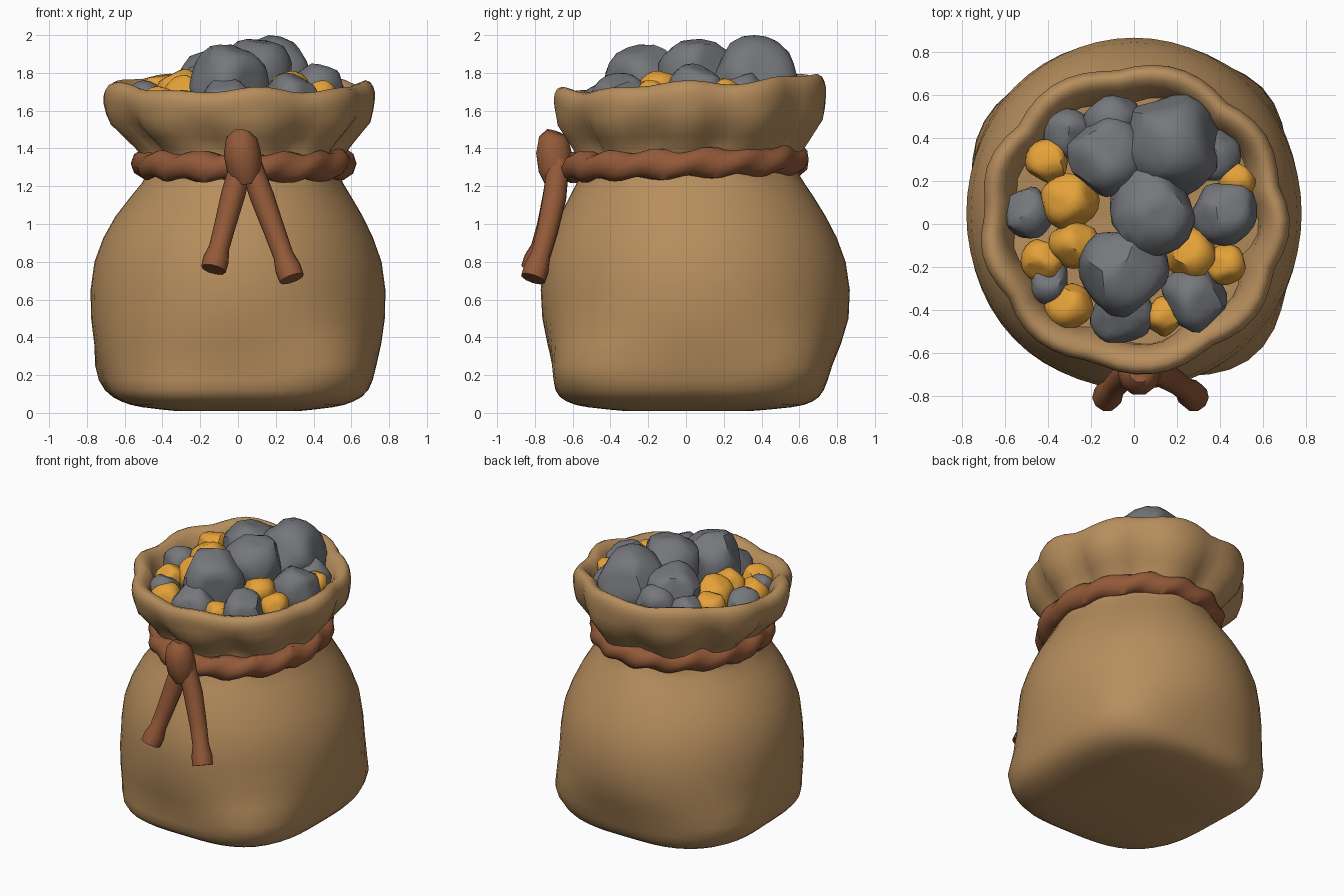
import bpy, bmesh, math, random
from mathutils import Vector

if "Cube" in bpy.data.objects:
    bpy.data.objects.remove(bpy.data.objects["Cube"])

random.seed(7)


def material(name, rgb):
    m = bpy.data.materials.new(name)
    m.diffuse_color = (*rgb, 1)
    m.use_nodes = True
    m.node_tree.nodes["Principled BSDF"].inputs["Base Color"].default_value = m.diffuse_color
    return m


SACK = material("tan cloth", (0.47, 0.27, 0.11))
ROPE = material("brown rope", (0.29, 0.10, 0.04))
STONE = material("grey stone", (0.18, 0.185, 0.20))
GOLD = material("gold", (0.78, 0.36, 0.04))


def finish(bm, name, mat, angle=50):
    bmesh.ops.recalc_face_normals(bm, faces=bm.faces)
    me = bpy.data.meshes.new(name)
    bm.to_mesh(me)
    bm.free()
    me.materials.append(mat)
    for p in me.polygons:
        p.use_smooth = True
    me.set_sharp_from_angle(angle=math.radians(angle))
    ob = bpy.data.objects.new(name, me)
    bpy.context.collection.objects.link(ob)
    return ob


def loft(rings, closed=False):
    """Skin rings of points; cap the ends unless the loop is closed."""
    bm = bmesh.new()
    rows = [[bm.verts.new(p) for p in r] for r in rings]
    n = len(rows[0])
    for i in range(len(rows) if closed else len(rows) - 1):
        a, b = rows[i], rows[(i + 1) % len(rows)]
        for j in range(n):
            k = (j + 1) % n
            bm.faces.new((a[j], a[k], b[k], b[j]))
    if not closed:
        for r in (rows[0], rows[-1]):
            c = bm.verts.new(sum((v.co for v in r), Vector()) / n)
            for j in range(n):
                bm.faces.new((r[j], r[(j + 1) % n], c))
    return bm


def smooth_path(rows):
    """Insert a Catmull-Rom midpoint between neighbouring rows."""
    out = []
    for i in range(len(rows) - 1):
        p, q = rows[max(i - 1, 0)], rows[min(i + 2, len(rows) - 1)]
        out += [rows[i], [(9 * (a + b) - c - d) / 16
                          for a, b, c, d in zip(rows[i], rows[i + 1], p, q)]]
    return out + [rows[-1]]


def bump(t, z, ang, zc, wa, wz):
    d = (t - math.radians(ang) + math.pi) % (2 * math.pi) - math.pi
    return math.exp(-(d / wa) ** 2 - ((z - zc) / wz) ** 2)


# Sack profile, outside up and over the lip: z, x radius, y radius, y centre
PROFILE = [
    (.01, .35, .36, .01), (.03, .54, .58, .02), (.06, .65, .69, .02), (.12, .725, .745, .02),
    (.25, .758, .765, .035), (.5, .785, .818, .05), (.8, .76, .80, .045), (1.04, .655, .705, .035),
    (1.22, .53, .60, .025), (1.31, .505, .565, .015), (1.40, .535, .585, .02),
    (1.53, .66, .675, .03), (1.64, .705, .707, .027), (1.71, .70, .705, .023),
    (1.745, .66, .67, .025), (1.70, .60, .60, .03), (1.55, .545, .55, .02)]
N = 56
rings = []
for z, rx, ry, cy in smooth_path(PROFILE):
    fold = .028 * math.exp(-((z - 1.43) / .12) ** 2) + (.012 if z > 1.5 else 0)
    lift = min(1, max(0, (z - 1.4) / .28))
    cx = .025 * math.exp(-((z - 1.28) / .2) ** 2)
    ring = []
    for j in range(N):
        t = 2 * math.pi * j / N
        # soft scallops pinched by the rope
        f = fold * 1.5 * (abs(math.cos(4.5 * t + .3 + .4 * math.sin(2 * t))) * 2 - 1)
        # slumped lumps at the base
        f += .07 * bump(t, z, -50, .24, .38, .13) + .06 * bump(t, z, 45, .24, .35, .14)
        f += .055 * bump(t, z, 152, .22, .4, .13)
        # wide base is slightly square
        f -= .045 * max(0, 1 - z / .6) * math.cos(4 * t)
        zz = z + lift * (.04 * math.sin(t) + .012 * math.cos(5 * t + 1) + .01 * math.cos(9 * t))
        ring.append(Vector((cx + (rx + f) * math.cos(t), cy + (ry + f) * math.sin(t), zz)))
    rings.append(ring)
finish(loft(rings), "sack", SACK, 60)

# Twisted rope around the neck
M, K = 96, 10
rings = []
for i in range(M):
    t = 2 * math.pi * i / M
    ring = []
    for j in range(K):
        a = 2 * math.pi * j / K
        r = .072 + .011 * math.cos(2 * a - 14 * t)
        ring.append(Vector((.03 + (.515 + r * math.cos(a)) * math.cos(t),
                            -.005 + (.585 + r * math.cos(a)) * math.sin(t),
                            1.32 + .02 * math.sin(t) + r * 1.05 * math.sin(a))))
    rings.append(ring)
finish(loft(rings, True), "neck_rope", ROPE, 50)


def cord(name, pts):
    """Tapered cord through (x, y, z, radius) points."""
    rings = []
    for i, p in enumerate(pts):
        a, b = Vector(pts[max(i - 1, 0)][:3]), Vector(pts[min(i + 1, len(pts) - 1)][:3])
        d = (b - a).normalized()
        u = d.cross(Vector((0, 1, 0))).normalized()
        v = d.cross(u)
        rings.append([Vector(p[:3]) + p[3] * (u * math.cos(q) + v * math.sin(q))
                      for q in (2 * math.pi * j / 10 for j in range(10))])
    finish(loft(rings), name, ROPE, 50)


# Hanging ends with flared tips
for name, x0, x1, z1 in (("left_rope_end", .02, -.13, .76), ("right_rope_end", .06, .285, .71)):
    pts = []
    for k, r in ((0, .06), (.3, .064), (.6, .057), (.8, .054), (.91, .069), (1, .067)):
        pts.append((x0 + (x1 - x0) * k, -.675 - .135 * k ** 1.6, 1.33 + (z1 - 1.33) * k, r))
    cord(name, pts)
# Knot, wider at the bottom
cord("knot", [(.025, -.69, 1.485, .05), (.02, -.70, 1.455, .082), (.022, -.70, 1.38, .098),
              (.035, -.69, 1.29, .095), (.045, -.68, 1.22, .07)])


def rock(name, mat, x, y, top, r):
    """Boulder: a ball with several flattened sides, topping out at a set height."""
    bm = bmesh.new()
    bmesh.ops.create_icosphere(bm, subdivisions=3, radius=1)
    for _ in range(13):
        d = Vector([random.gauss(0, 1) for _ in range(3)]).normalized()
        lim = random.uniform(.78, .9)
        for v in bm.verts:
            e = v.co.dot(d) - lim
            if e > 0:
                v.co -= d * e
    bmesh.ops.scale(bm, verts=bm.verts, vec=(r * 1.08, r * 1.08, r * 1.13))
    hi = max(v.co.z for v in bm.verts)
    bmesh.ops.translate(bm, verts=bm.verts, vec=(x, y, top - hi))
    finish(bm, name, mat, 35)


# Contents: x, y, top height, radius
STONES = [(.16, .36, 2.0, .24), (-.13, .32, 1.93, .18), (.08, .06, 1.98, .20),
          (-.05, -.22, 1.95, .20), (.42, .06, 1.85, .15), (.28, -.35, 1.80, .15),
          (-.06, -.42, 1.78, .14), (-.50, .05, 1.76, .12), (-.40, -.27, 1.70, .10),
          (-.31, .42, 1.80, .11), (-.10, .48, 1.84, .13), (.37, .32, 1.80, .12)]
NUGGETS = [(-.30, .11, 1.82, .13), (-.40, .29, 1.79, .10), (-.28, -.09, 1.79, .11),
           (-.42, -.17, 1.73, .10), (-.30, -.38, 1.71, .11), (.27, -.14, 1.81, .12),
           (.43, -.19, 1.76, .09), (.14, -.43, 1.71, .09), (.48, .20, 1.77, .08)]
for i, s in enumerate(STONES):
    rock(f"stone_{i + 1}", STONE, *s)
for i, s in enumerate(NUGGETS):
    rock(f"gold_nugget_{i + 1}", GOLD, *s)
